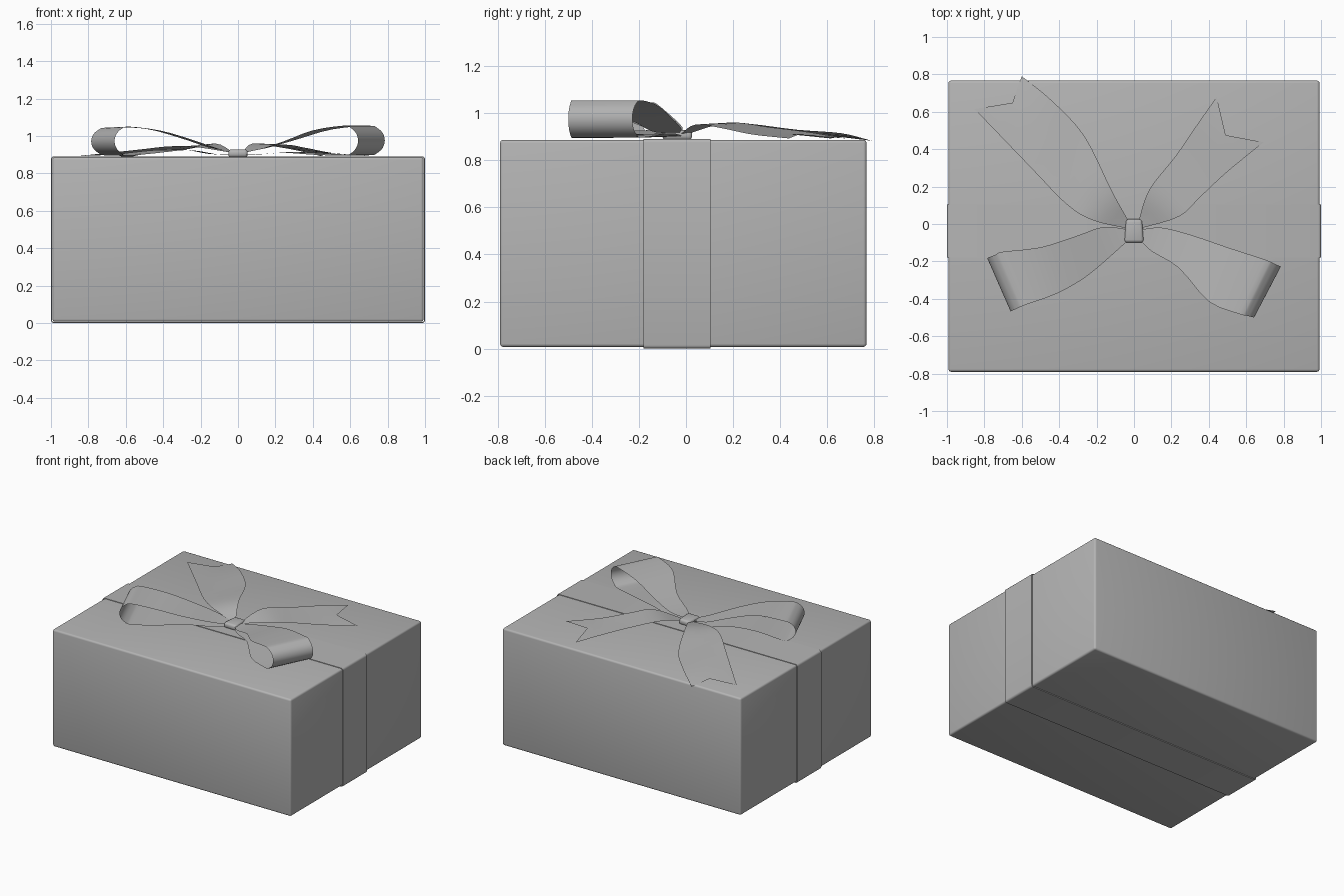
import bpy, bmesh, math
from mathutils import Vector

if "Cube" in bpy.data.objects:
    bpy.data.objects.remove(bpy.data.objects["Cube"])

grey = bpy.data.materials.new("dark_grey")
grey.diffuse_color = (0.46, 0.46, 0.46, 1)
grey.use_nodes = True
grey.node_tree.nodes["Principled BSDF"].inputs["Base Color"].default_value = grey.diffuse_color


def make_object(name, bm, angle=40, thickness=0):
    bmesh.ops.recalc_face_normals(bm, faces=bm.faces)
    mesh = bpy.data.meshes.new(name)
    bm.to_mesh(mesh)
    bm.free()
    mesh.materials.append(grey)
    ob = bpy.data.objects.new(name, mesh)
    bpy.context.collection.objects.link(ob)
    bpy.ops.object.select_all(action='DESELECT')
    ob.select_set(True)
    bpy.context.view_layer.objects.active = ob
    if thickness:
        mod = ob.modifiers.new("thickness", 'SOLIDIFY')
        mod.thickness = thickness
        mod.offset = -1
        bpy.ops.object.modifier_apply(modifier=mod.name)
    bpy.ops.object.shade_smooth_by_angle(angle=math.radians(angle))
    return ob


def block(name, lo, hi, bevel, segments):
    lo, hi = Vector(lo), Vector(hi)
    bm = bmesh.new()
    bmesh.ops.create_cube(bm, size=1)
    for v in bm.verts:
        v.co = Vector(((lo[i] + hi[i]) / 2 + v.co[i] * (hi[i] - lo[i]) for i in range(3)))
    bmesh.ops.bevel(bm, geom=bm.edges[:], offset=bevel, segments=segments,
                    profile=0.5, affect='EDGES')
    return make_object(name, bm)


def spline(points, sub=4):
    # Catmull-Rom curve through the points
    p = [Vector(q) for q in points]
    p = [2 * p[0] - p[1]] + p + [2 * p[-1] - p[-2]]
    out = []
    for i in range(1, len(p) - 2):
        a, b, c, d = p[i - 1:i + 3]
        for k in range(sub):
            t = k / sub
            out.append(0.5 * (2 * b + (c - a) * t + (2 * a - 5 * b + 4 * c - d) * t * t
                              + (3 * b - a - 3 * c + d) * t ** 3))
    return out + [p[-2]]


def sheet(name, columns):
    # ribbon surface between neighbouring edge curves
    bm = bmesh.new()
    grid = [[bm.verts.new(p) for p in col] for col in columns]
    for a, b in zip(grid, grid[1:]):
        for i in range(len(a) - 1):
            bm.faces.new((a[i], a[i + 1], b[i + 1], b[i]))
    return make_object(name, bm, 60)


def loop_edge(stations, tip):
    # out along the top, round the end, back along the bottom
    x, y, zt, zb = stations[-1]
    zm, r = (zt + zb) / 2, (zt - zb) / 2
    top = [s[:3] for s in stations]
    bottom = [(s[0], s[1], s[3]) for s in reversed(stations)]
    arc = []
    for deg in (60, 30, 0, -30, -60):
        c, s = math.cos(math.radians(deg)), math.sin(math.radians(deg))
        arc.append((x + (tip[0] - x) * c, y + (tip[1] - y) * c, zm + r * s))
    return spline(top + arc + bottom, 3)


# Box
block("box", (-0.992, -0.79, 0.007), (0.992, 0.767, 0.887), 0.014, 3)

# Wrapped ribbon band, open loop around the box
bm = bmesh.new()
rings = []
for y in (-0.18, 0.105):
    ring = []
    for cx, cz, start in ((1, 0.891, 0), (-1, 0.891, 90), (-1, 0, 180), (1, 0, 270)):
        r = 0.015
        ox, oz = cx - math.copysign(r, cx), (cz - r if cz else r)
        for k in range(4):
            a = math.radians(start + 30 * k)
            ring.append(bm.verts.new((ox + r * math.cos(a), y, oz + r * math.sin(a))))
    rings.append(ring)
n = len(rings[0])
for i in range(n):
    j = (i + 1) % n
    bm.faces.new((rings[0][i], rings[0][j], rings[1][j], rings[1][i]))
make_object("ribbon_band", bm, thickness=0.006)

# Bow loops: each edge is x, y, top z, bottom z
sheet("bow_loop_right", [
    loop_edge([(0.03, -0.03, 0.915, 0.9), (0.15, -0.02, 0.935, 0.905), (0.31, -0.06, 0.98, 0.915),
               (0.5, -0.125, 1.035, 0.905), (0.7, -0.19, 1.055, 0.897)], (0.785, -0.228)),
    loop_edge([(0.03, -0.085, 0.915, 0.9), (0.1, -0.15, 0.925, 0.9), (0.24, -0.235, 0.97, 0.91),
               (0.4, -0.415, 1.03, 0.9), (0.56, -0.48, 1.055, 0.895)], (0.642, -0.5))])
sheet("bow_loop_left", [
    loop_edge([(-0.03, -0.03, 0.915, 0.9), (-0.16, -0.015, 0.94, 0.905), (-0.31, -0.065, 0.99, 0.93),
               (-0.5, -0.125, 1.04, 0.92), (-0.7, -0.148, 1.045, 0.897)], (-0.785, -0.182)),
    loop_edge([(-0.03, -0.085, 0.915, 0.9), (-0.1, -0.15, 0.93, 0.9), (-0.26, -0.285, 0.985, 0.925),
               (-0.42, -0.375, 1.03, 0.91), (-0.58, -0.432, 1.05, 0.895)], (-0.66, -0.467))])


# Ribbon tails: two edges and a middle line that stops at the notch
def tail(name, inner, outer, notch):
    mid = [(Vector(p) + Vector(q)) / 2 for p, q in zip(inner, outer)]
    mid[-1] = notch
    sheet(name, [spline(inner), spline(mid), spline(outer)])


tail("bow_tail_right",
     [(0.02, 0.0, 0.91), (0.08, 0.18, 0.96), (0.22, 0.36, 0.94), (0.33, 0.52, 0.92), (0.442, 0.68, 0.893)],
     [(0.03, -0.025, 0.91), (0.24, 0.04, 0.952), (0.36, 0.15, 0.937), (0.5, 0.28, 0.91), (0.693, 0.437, 0.893)],
     (0.49, 0.475, 0.908))
tail("bow_tail_left",
     [(-0.02, 0.0, 0.91), (-0.12, 0.18, 0.96), (-0.265, 0.47, 0.93), (-0.44, 0.66, 0.915), (-0.6, 0.79, 0.883)],
     [(-0.03, -0.025, 0.91), (-0.22, 0.02, 0.94), (-0.36, 0.105, 0.945), (-0.55, 0.3, 0.925), (-0.853, 0.615, 0.893)],
     (-0.65, 0.648, 0.9))

# Knot, slightly narrower at the back
knot = block("bow_knot", (-0.052, -0.1, 0.886), (0.052, 0.026, 0.928), 0.016, 3)
for v in knot.data.vertices:
    if v.co.y > 0:
        v.co.x *= 0.85
